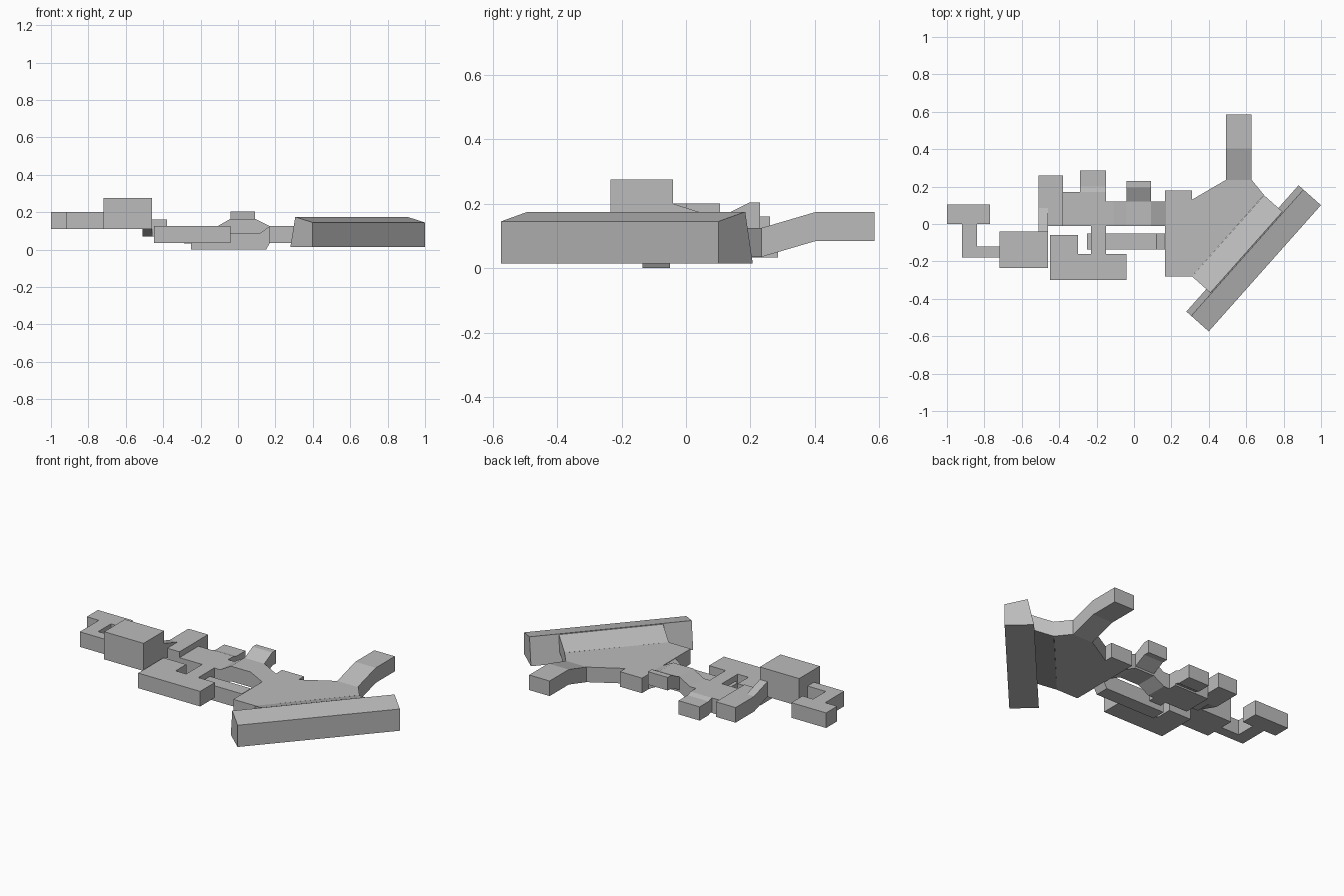
import bpy, bmesh
from mathutils import Vector

cube = bpy.data.objects.get("Cube")
if cube:
    bpy.data.objects.remove(cube, do_unlink=True)

grey = bpy.data.materials.new("plain_grey")
grey.use_nodes = True
COLOUR = (0.5, 0.5, 0.5, 1)
grey.diffuse_color = COLOUR
grey.node_tree.nodes["Principled BSDF"].inputs["Base Color"].default_value = COLOUR

X, Y, Z = Vector((1, 0, 0)), Vector((0, 1, 0)), Vector((0, 0, 1))


def extrude(name, profile, u, v, along, origin=Vector()):
    """Extrude a flat profile, drawn on axes u and v, by the vector along."""
    bm = bmesh.new()
    face = bm.faces.new([bm.verts.new(origin + u * a + v * b) for a, b in profile])
    result = bmesh.ops.extrude_face_region(bm, geom=[face])
    moved = [g for g in result["geom"] if isinstance(g, bmesh.types.BMVert)]
    bmesh.ops.translate(bm, verts=moved, vec=along)
    bmesh.ops.recalc_face_normals(bm, faces=bm.faces)
    mesh = bpy.data.meshes.new(name)
    bm.to_mesh(mesh)
    bm.free()
    mesh.materials.append(grey)
    obj = bpy.data.objects.new(name, mesh)
    bpy.context.collection.objects.link(obj)
    return obj


def plan(name, outline, z0, z1):
    """Flat-roofed part from a floor plan."""
    return extrude(name, outline, X, Y, Z * (z1 - z0), Z * z0)


def block(name, x0, x1, y0, y1, z0, z1):
    return plan(name, [(x0, y0), (x1, y0), (x1, y1), (x0, y1)], z0, z1)


def ribbon(name, top, depth, u, along, origin):
    """Sloping passage of even depth below a top line."""
    profile = top + [(a, z - depth) for a, z in reversed(top)]
    return extrude(name, profile, u, Z, along, origin)


LOW, ROOF, DEPTH = 0.035, 0.125, 0.09

# Far end: small room, bent passage and tall room
block("end_room", -1, -0.77, 0, 0.105, 0.11, 0.2)
plan("bent_passage", [(-0.92, 0), (-0.92, -0.18), (-0.72, -0.18), (-0.72, -0.12),
                      (-0.84, -0.12), (-0.84, 0)], 0.11, 0.2)
block("tall_room", -0.72, -0.46, -0.235, -0.04, 0.11, 0.275)

# Ramp from the tall room down to the side room
ribbon("entry_ramp", [(-0.04, 0.2), (0.085, 0.16)], DEPTH, Y, X * 0.05, X * -0.51)
plan("side_room", [(-0.51, 0.085), (-0.46, 0.085), (-0.46, -0.01), (-0.38, -0.01),
                   (-0.38, 0.26), (-0.51, 0.26)], 0.07, 0.16)

# Middle rooms joined by a short link
plan("middle_rooms", [(-0.45, -0.3), (-0.04, -0.3), (-0.04, -0.16), (-0.15, -0.16),
                      (-0.15, 0.17), (-0.38, 0.17), (-0.38, -0.01), (-0.23, -0.01),
                      (-0.23, -0.16), (-0.3, -0.16), (-0.3, -0.06), (-0.45, -0.06)],
     LOW, ROOF)

# Lowered back room with its ramp
ribbon("back_ramp", [(0.17, ROOF), (0.2, 0.115)], 0.08, Y, X * 0.14, X * -0.29)
block("back_room", -0.29, -0.15, 0.2, 0.285, 0.033, 0.115)

# Low passage crossing under the link
extrude("low_passage", [(-0.25, 0), (0.15, 0), (0.17, LOW), (0.17, ROOF),
                        (0.12, 0.09), (-0.25, 0.09)],
        X, Z, Y * 0.085, Y * -0.135)

# Raised bridge with a rear lookout
ribbon("raised_bridge", [(-0.15, ROOF), (-0.11, ROOF), (-0.04, 0.165), (0.09, 0.165),
                         (0.17, ROOF)], DEPTH, X, Y * 0.13, Y * -0.01)
ribbon("bridge_lookout", [(0.12, 0.165), (0.195, 0.203), (0.23, 0.203)], 0.078,
       Y, X * 0.13, X * -0.04)

# Main hall
plan("main_hall", [(0.165, -0.28), (0.31, -0.28), (0.695, 0.155), (0.63, 0.235),
                   (0.49, 0.235), (0.31, 0.13), (0.31, 0.18), (0.165, 0.18)],
     LOW, ROOF)

# Rear arm climbing from the hall
ribbon("rear_arm", [(0.235, ROOF), (0.405, 0.175), (0.585, 0.175)], DEPTH,
       Y, X * 0.135, X * 0.492)

# Slanting gallery and the wide ramp leading up to it
slant = Vector((0.6, 0.675, 0))
side = Vector((slant.y, -slant.x, 0)).normalized()
ribbon("gallery_ramp", [(0, ROOF), (0.132, 0.173)], DEPTH, side,
       slant.normalized() * 0.58, Vector((0.31, -0.28, 0)))
extrude("gallery", [(0, 0.015), (0.16, 0.015), (0.16, 0.145), (0.035, 0.175)],
        side, Z, slant, Vector((0.28, -0.468, 0)))
